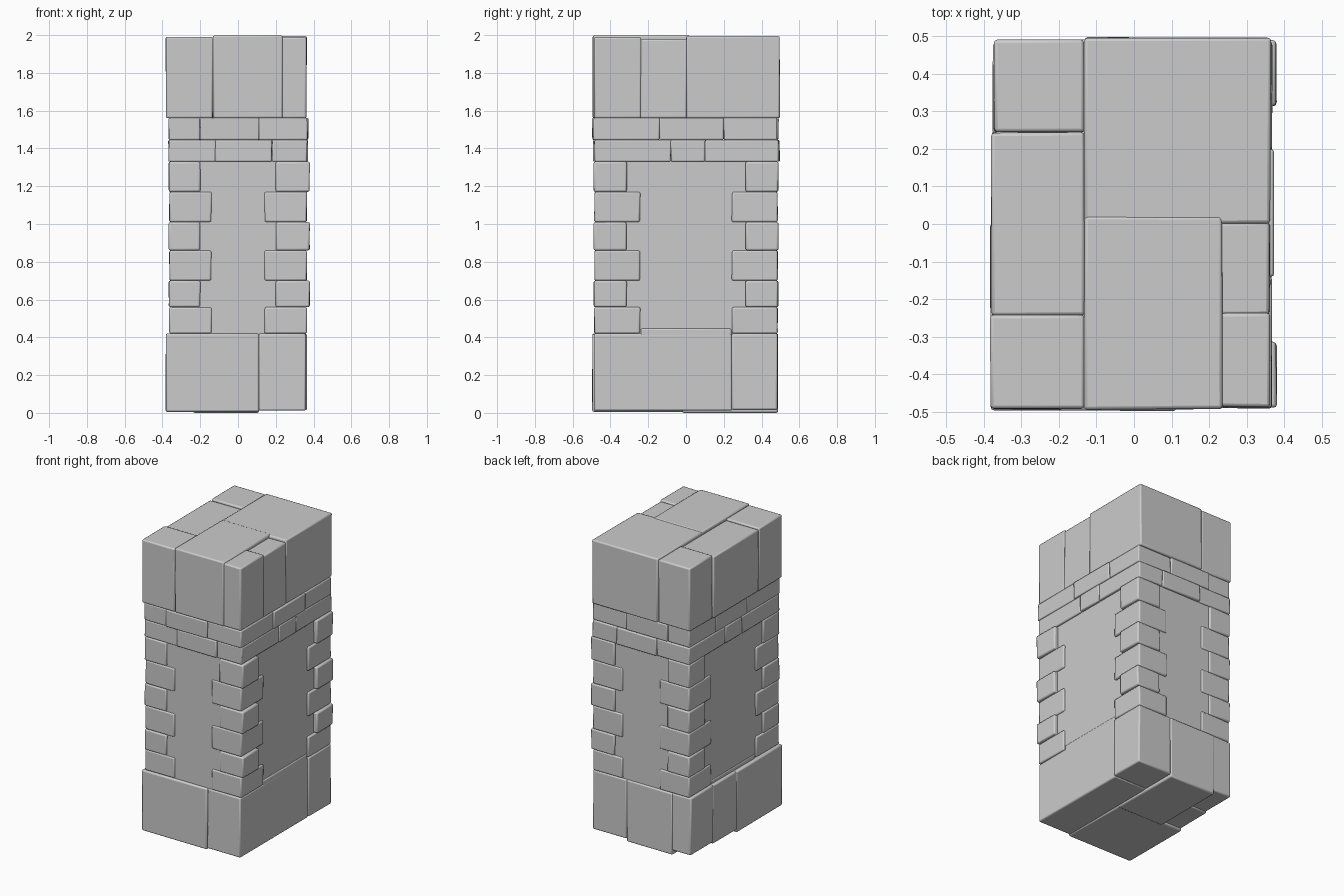
import bpy, bmesh, random
from mathutils import Vector

if "Cube" in bpy.data.objects:
    bpy.data.objects.remove(bpy.data.objects["Cube"])

random.seed(4)


def block(name, x, y, z, bevel=0.009, jitter=0.002):
    """Stone block from ranges, with slightly uneven corners and worn edges."""
    bm = bmesh.new()
    bmesh.ops.create_cube(bm, size=1)
    for v in bm.verts:
        v.co = Vector([r[0] if c < 0 else r[1] for c, r in zip(v.co, (x, y, z))])
        v.co.x += random.uniform(-jitter, jitter)
        v.co.y += random.uniform(-jitter, jitter)
    me = bpy.data.meshes.new(name)
    bm.to_mesh(me)
    bm.free()
    ob = bpy.data.objects.new(name, me)
    bpy.context.collection.objects.link(ob)
    mod = ob.modifiers.new("worn_edges", 'BEVEL')
    mod.width = bevel
    mod.segments = 2
    bpy.ops.object.select_all(action='DESELECT')
    ob.select_set(True)
    bpy.context.view_layer.objects.active = ob
    bpy.ops.object.shade_smooth_by_angle(angle=0.6)
    return ob


# plain wall panel between the corner stones
block("pillar_core", (-0.352, 0.352), (-0.477, 0.477), (0.40, 1.36))

# base: main slab, edge strip at back left, right-hand column
block("base_main", (-0.383, 0.11), (-0.495, 0.0), (0.006, 0.42))
block("base_main_back", (-0.24, 0.11), (-0.02, 0.487), (0.0, 0.42))
block("base_strip_middle", (-0.378, -0.22), (-0.01, 0.25), (0.022, 0.42))
block("base_strip_corner", (-0.375, -0.22), (0.24, 0.483), (0.03, 0.42))
block("base_right_front", (0.108, 0.36), (-0.487, 0.243), (0.012, 0.42))
block("base_right_back", (0.108, 0.366), (0.243, 0.485), (0.016, 0.42))
for s in (-1, 1):
    block("base_sill", sorted((s * 0.25, s * 0.357)), (-0.24, 0.24), (0.39, 0.447))

# alternating corner stones
levels = [0.42, 0.56, 0.70, 0.86, 1.01, 1.17, 1.33]
for i, (z0, z1) in enumerate(zip(levels, levels[1:])):
    narrow = i % 2 == 1
    for sx in (-1, 1):
        for sy in (-1, 1):
            xo = (0.379 if sx > 0 else 0.366) if narrow else 0.364
            xi = 0.20 if narrow else 0.14
            yo = 0.488 if narrow else 0.485
            yi = 0.315 if narrow else 0.243
            block("corner_stone", sorted((sx * xi, sx * xo)),
                  sorted((sy * yi, sy * yo)), (z0, z1))


# two brick courses, each a ring of split stones
def course(name, z, xs, ys, x, y, mid_bulge):
    for j, (y0, y1) in enumerate(((y[0], ys[0]), (ys[0], ys[1]), (ys[1], y[1]))):
        if j == 1:
            block(name + "_side_stone", (x[0], x[1] + 0.004), (y0, y1), z, 0.007)
            continue
        for k, (x0, x1) in enumerate(((x[0], xs[0]), xs, (xs[1], x[1]))):
            out = mid_bulge if k == 1 else 0
            block(name + "_stone", (x0, x1),
                  (y0 - (out if j == 0 else 0), y1 + (out if j == 2 else 0)),
                  z, 0.007)


course("lower_course", (1.33, 1.445), (-0.12, 0.18), (-0.08, 0.10),
       (-0.368, 0.366), (-0.485, 0.49), 0.006)
course("upper_course", (1.445, 1.562), (-0.20, 0.11), (-0.14, 0.20),
       (-0.366, 0.368), (-0.49, 0.484), 0.006)

# cap: left column of three stones
block("cap_left_front", (-0.383, -0.132), (-0.492, -0.243), (1.56, 1.990))
block("cap_left_middle", (-0.379, -0.132), (-0.243, 0.243), (1.56, 1.980))
block("cap_left_back", (-0.373, -0.132), (0.243, 0.49), (1.56, 1.990))
# cap: main stone and inset strip at front right
block("cap_main_back", (-0.132, 0.364), (0.0, 0.496), (1.56, 1.995))
block("cap_main_front", (-0.132, 0.235), (-0.494, 0.02), (1.56, 1.998))
block("cap_strip_middle", (0.225, 0.362), (-0.243, 0.005), (1.56, 1.978))
block("cap_strip_corner", (0.225, 0.362), (-0.487, -0.236), (1.56, 1.988))
